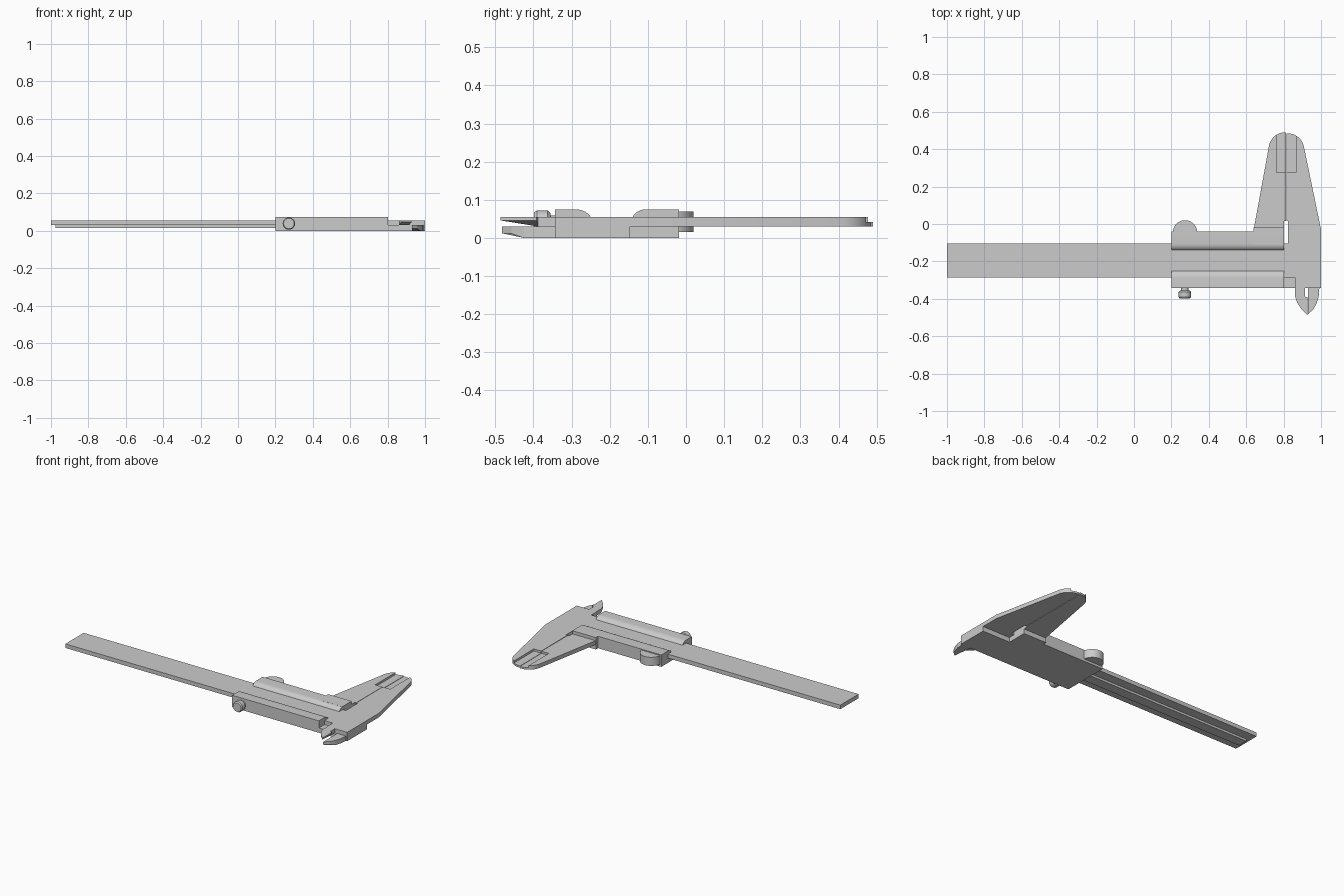
import bpy, bmesh, math
from mathutils import Vector

if "Cube" in bpy.data.objects:
    bpy.data.objects.remove(bpy.data.objects["Cube"])

steel = bpy.data.materials.new("brushed steel grey")
steel.diffuse_color = (0.6, 0.6, 0.6, 1)
steel.use_nodes = True
steel.node_tree.nodes["Principled BSDF"].inputs["Base Color"].default_value = steel.diffuse_color


def finish(name, bm, smooth=False):
    bmesh.ops.recalc_face_normals(bm, faces=bm.faces)
    me = bpy.data.meshes.new(name)
    bm.to_mesh(me)
    bm.free()
    ob = bpy.data.objects.new(name, me)
    bpy.context.collection.objects.link(ob)
    me.materials.append(steel)
    if smooth:
        bpy.context.view_layer.objects.active = ob
        ob.select_set(True)
        bpy.ops.object.shade_smooth_by_angle(angle=math.radians(30))
        ob.select_set(False)
    return ob


def extrude(name, pts, move, smooth=False, adjust=None):
    """Extrude a flat 3D outline along a vector."""
    bm = bmesh.new()
    face = bm.faces.new([bm.verts.new(p) for p in pts])
    new = bmesh.ops.extrude_face_region(bm, geom=[face])["geom"]
    for v in new:
        if isinstance(v, bmesh.types.BMVert):
            v.co += Vector(move)
    if adjust:
        for v in bm.verts:
            adjust(v)
    return finish(name, bm, smooth)


def plate(name, outline, z0, z1, smooth=False, adjust=None):
    return extrude(name, [(x, y, z0) for x, y in outline], (0, 0, z1 - z0), smooth, adjust)


def box(name, x0, x1, y0, y1, z0, z1):
    return plate(name, [(x0, y0), (x1, y0), (x1, y1), (x0, y1)], z0, z1)


def arc(cx, cy, rx, ry, a0, a1, n=10):
    angles = [math.radians(a0 + (a1 - a0) * i / n) for i in range(n + 1)]
    return [(cx + rx * math.cos(a), cy + ry * math.sin(a)) for a in angles]


# Main beam and the depth rod beneath it
box("beam", -1, 1, -0.287, -0.105, 0.03, 0.0555)
box("depth_rod", -0.975, 0.21, -0.23, -0.165, 0.016, 0.031)

# Slider with two rounded rails lapping over the beam
profile = [(-0.04, 0), (-0.04, 0.075)]
profile += arc(-0.105, 0.045, 0.037, 0.03, 90, 165, 6)
profile += [(-0.145, 0.051), (-0.248, 0.051)]
profile += arc(-0.29, 0.045, 0.042, 0.03, 15, 90, 6)
profile += [(-0.343, 0.075), (-0.343, 0)]
extrude("slider_body", [(0.2, y, z) for y, z in profile], (0.603, 0, 0), True)
box("slider_jaw_block", 0.64, 0.803, -0.11, -0.018, 0, 0.075)
box("slider_back_plate", 0.80, 1.0, -0.343, -0.147, 0, 0.0302)

# Thumb rest
plate("thumb_rest", arc(0.273, -0.045, 0.065, 0.065, 0, 180, 20), 0.015, 0.069, True)

# Long outside jaws, one on the slider and one on the beam end
moving = [(0.803, -0.06), (0.803, 0.015), (0.812, 0.015), (0.812, 0.49)]
moving += arc(0.805, 0.4, 0.085, 0.09, 90, 172, 10) + [(0.642, -0.018), (0.642, -0.06)]
jaw_a = plate("moving_jaw", moving, 0.03, 0.055, True)
fixed = [(0.86, -0.343), (1.0, -0.343), (1.0, -0.03)]
fixed += arc(0.82, 0.398, 0.09, 0.087, 8, 90, 10)
fixed += [(0.815, 0.485), (0.815, 0.015), (0.824, 0.015), (0.824, -0.12),
          (0.803, -0.12), (0.803, -0.275), (0.86, -0.275)]
jaw_b = plate("fixed_jaw_and_head", fixed, 0.03, 0.0555, True)

# Thinned tip recess cut into both jaws
cutter = box("tip_recess_cutter", 0.762, 0.866, 0.275, 0.6, 0.042, 0.1)
cutter.hide_render = True
cutter.hide_viewport = True
for jaw in (jaw_a, jaw_b):
    mod = jaw.modifiers.new("tip_recess", "BOOLEAN")
    mod.operation = "DIFFERENCE"
    mod.object = cutter
    mod.solver = "EXACT"


# Small inside-measuring blades, thinned toward the points
def thin_upper(v):
    if v.co.y < -0.391 and v.co.z < 0.04:
        v.co.z = 0.046


def thin_lower(v):
    if v.co.y < -0.44 and v.co.z < 0.01:
        v.co.z = 0.012


plate("upper_blade", [(0.862, -0.34), (0.862, -0.39), (0.872, -0.42), (0.893, -0.452),
                      (0.928, -0.487), (0.928, -0.392), (0.914, -0.388), (0.914, -0.34)],
      0.03, 0.0555, False, thin_upper)
plate("lower_blade", [(0.93, -0.34), (0.93, -0.482), (0.958, -0.458), (0.976, -0.425),
                      (0.988, -0.385), (0.991, -0.34)], 0, 0.03, False, thin_lower)


# Lock screw: a stem and a chamfered head turned around the y axis
def turned(name, rings, cx, cz, n=24):
    bm = bmesh.new()
    loops = [[bm.verts.new((cx + r * math.cos(2 * math.pi * i / n), y,
                            cz + r * math.sin(2 * math.pi * i / n))) for i in range(n)]
             for y, r in rings]
    for a, b in zip(loops, loops[1:]):
        for i in range(n):
            bm.faces.new((a[i], a[(i + 1) % n], b[(i + 1) % n], b[i]))
    bm.faces.new(loops[0])
    bm.faces.new(loops[-1])
    return finish(name, bm, True)


turned("lock_screw", [(-0.33, 0.02), (-0.356, 0.02), (-0.356, 0.026), (-0.363, 0.033),
                      (-0.391, 0.033), (-0.398, 0.028)], 0.272, 0.039)
